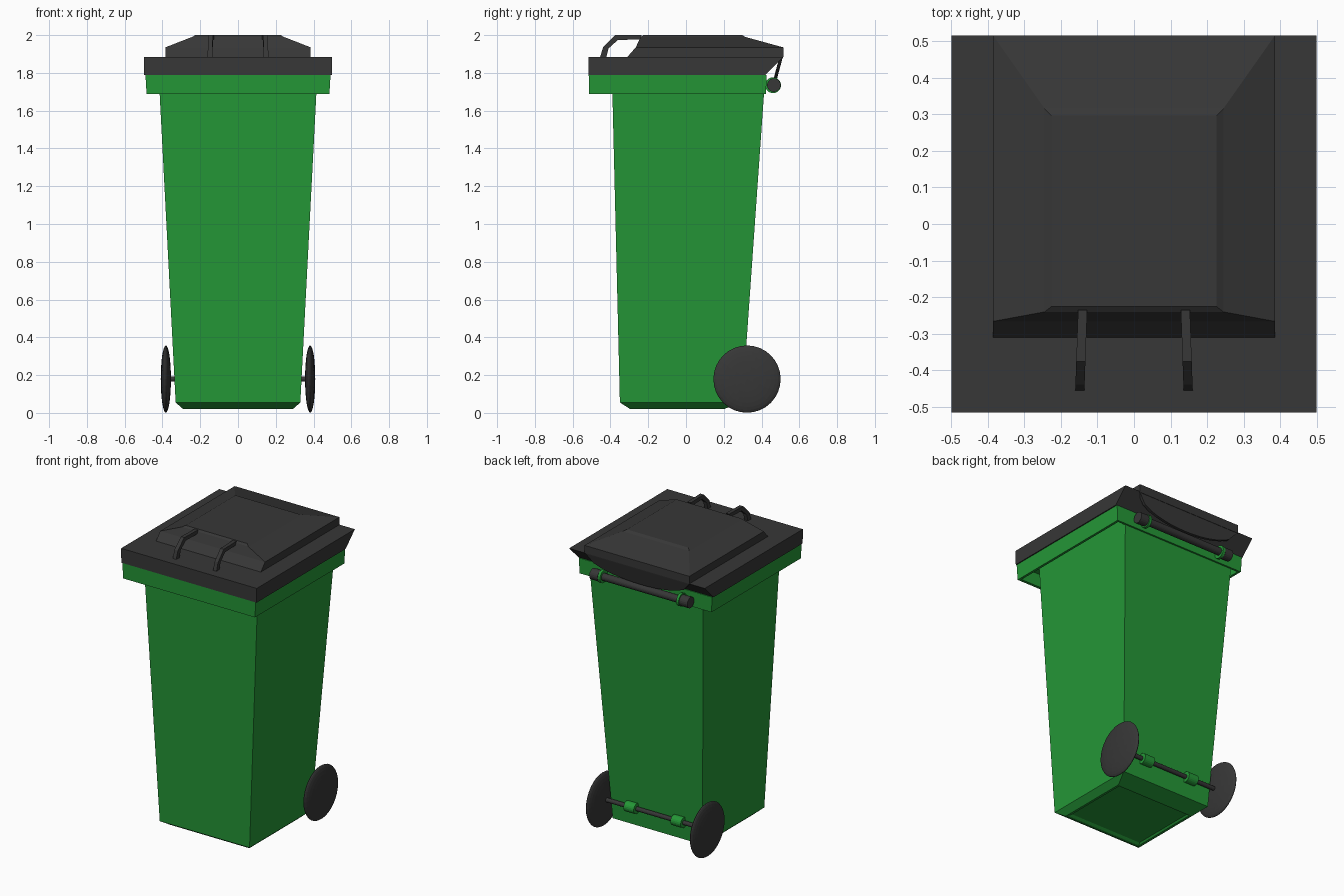
import bpy, bmesh, math
from mathutils import Matrix

if "Cube" in bpy.data.objects:
    bpy.data.objects.remove(bpy.data.objects["Cube"])


def material(name, rgb):
    m = bpy.data.materials.new(name)
    m.diffuse_color = (*rgb, 1)
    m.use_nodes = True
    m.node_tree.nodes["Principled BSDF"].inputs["Base Color"].default_value = m.diffuse_color
    return m


GREEN = material("bin green", (0.018, 0.31, 0.038))
DARK = material("dark grey", (0.038, 0.038, 0.038))


def finish(bm, name, mat):
    bmesh.ops.recalc_face_normals(bm, faces=bm.faces)
    me = bpy.data.meshes.new(name)
    bm.to_mesh(me)
    bm.free()
    me.materials.append(mat)
    ob = bpy.data.objects.new(name, me)
    bpy.context.collection.objects.link(ob)
    return ob


def loft(name, rings, mat, loop=False):
    """Stack of rectangles (half width, front y, back y, z)."""
    bm = bmesh.new()
    loops = [[bm.verts.new(p) for p in ((-w, a, z), (w, a, z), (w, b, z), (-w, b, z))]
             for w, a, b, z in rings]
    pairs = list(zip(loops, loops[1:]))
    if loop:
        pairs.append((loops[-1], loops[0]))
    else:
        bm.faces.new(loops[0])
        bm.faces.new(loops[-1])
    for lo, hi in pairs:
        for i in range(4):
            j = (i + 1) % 4
            bm.faces.new((lo[i], lo[j], hi[j], hi[i]))
    return finish(bm, name, mat)


def rod(name, x0, x1, y, z, r, mat, n=20):
    """Cylinder along x."""
    bm = bmesh.new()
    bmesh.ops.create_cone(bm, cap_ends=True, segments=n, radius1=r, radius2=r,
                          depth=abs(x1 - x0),
                          matrix=Matrix.Translation(((x0 + x1) / 2, y, z))
                          @ Matrix.Rotation(math.pi / 2, 4, 'Y'))
    return finish(bm, name, mat)


def prism(name, front, back, mat):
    """Solid between two matching outlines."""
    bm = bmesh.new()
    a = [bm.verts.new(p) for p in front]
    b = [bm.verts.new(p) for p in back]
    bm.faces.new(a)
    bm.faces.new(b)
    for i in range(len(a)):
        j = (i + 1) % len(a)
        bm.faces.new((a[i], a[j], b[j], b[i]))
    return finish(bm, name, mat)


# tapered container with chamfered foot and recessed underside
loft("container", [(0.265, -0.265, 0.18, 0.03), (0.275, -0.28, 0.19, 0.02),
                   (0.29, -0.295, 0.2, 0.02), (0.33, -0.35, 0.298, 0.055),
                   (0.42, -0.392, 0.42, 1.79)], GREEN)

# hollow skirt around the mouth
loft("rim_skirt", [(0.484, -0.513, 0.424, 1.688), (0.49, -0.515, 0.426, 1.79),
                   (0.40, -0.38, 0.41, 1.79), (0.40, -0.38, 0.41, 1.775),
                   (0.47, -0.495, 0.41, 1.775), (0.468, -0.495, 0.41, 1.688)],
     GREEN, loop=True)

# lid slab with sloped back, and raised dome
loft("lid", [(0.497, -0.515, 0.42, 1.79), (0.498, -0.515, 0.515, 1.885)], DARK)
loft("lid_dome", [(0.385, -0.31, 0.514, 1.88), (0.385, -0.31, 0.515, 1.885),
                  (0.385, -0.266, 0.515, 1.935), (0.244, -0.24, 0.315, 1.99),
                  (0.226, -0.226, 0.297, 2.0)], DARK)

# curved flap hanging over the hinge
N = 14
arc = []
for i in range(N + 1):
    t = -1 + 2 * i / N
    arc.append((0.385 * t, 1.885 - 0.12 * math.sqrt(max(0, 1 - t * t))))
prism("lid_flap", [(x, 0.513 - (1.885 - z) * 0.27, z) for x, z in arc],
      [(x, 0.495 - (1.885 - z) * 0.27, z) for x, z in arc], DARK)

# two arched lid handles
arch = [(-0.455, 1.884), (-0.438, 1.937), (-0.375, 2.0), (-0.235, 2.0),
        (-0.245, 1.976), (-0.36, 1.975), (-0.41, 1.93), (-0.422, 1.884)]
for s, side in ((-1, "left"), (1, "right")):
    def edge(off):
        return [(s * (0.14 + off - 0.035 * (y + 0.24)), y, z) for y, z in arch]
    prism("lid_handle_" + side, edge(-0.012), edge(0.013), DARK)

# hinge bar, end caps and brackets
HY, HZ = 0.465, 1.735
rod("hinge_bar", -0.34, 0.34, HY, HZ, 0.024, DARK)
for s, side in ((-1, "left"), (1, "right")):
    rod("hinge_cap_" + side, s * 0.3, s * 0.36, HY, HZ, 0.036, DARK)
    rod("hinge_bracket_" + side, s * 0.28, s * 0.297, HY - 0.004, HZ, 0.042, GREEN)

# axle, collars and lens-shaped wheels
WY, WZ = 0.323, 0.179
rod("axle", -0.38, 0.38, WY, WZ, 0.014, DARK, 12)
for s, side in ((-1, "left"), (1, "right")):
    rod("axle_collar_" + side, s * 0.135, s * 0.21, WY, WZ, 0.034, GREEN)
    bm = bmesh.new()
    bmesh.ops.create_uvsphere(bm, u_segments=32, v_segments=16, radius=1)
    bm.transform(Matrix.Translation((s * 0.382, WY, WZ))
                 @ Matrix.Diagonal((0.027, 0.178, 0.178, 1))
                 @ Matrix.Rotation(math.pi / 2, 4, 'Y'))
    finish(bm, "wheel_" + side, DARK)
